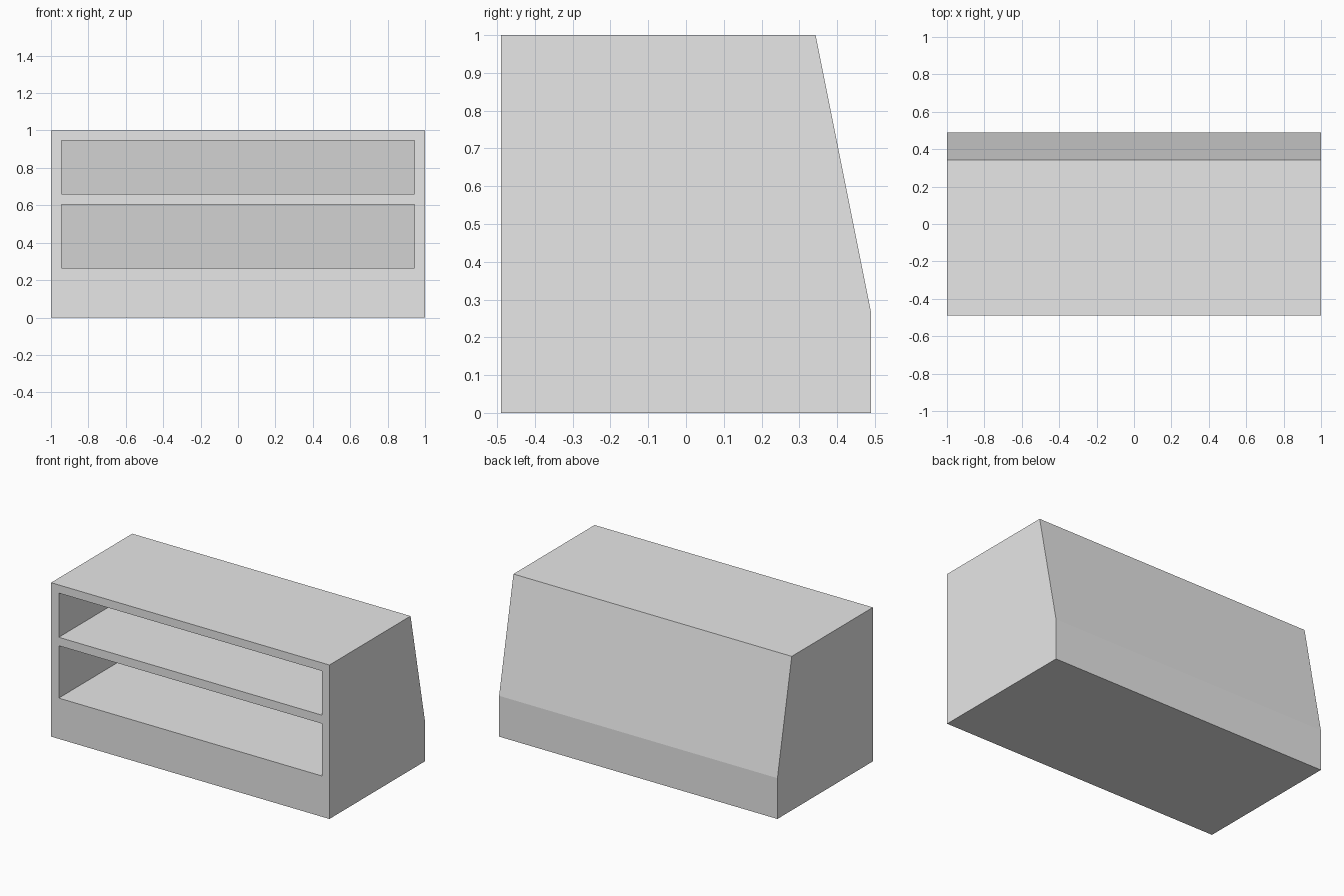
import bpy
import bmesh

cube = bpy.data.objects.get("Cube")
if cube:
    bpy.data.objects.remove(cube, do_unlink=True)

# Single plain grey finish
grey = bpy.data.materials.new("light_grey")
grey.use_nodes = True
colour = (0.8, 0.8, 0.8, 1)
grey.diffuse_color = colour
grey.node_tree.nodes["Principled BSDF"].inputs["Base Color"].default_value = colour

FRONT, BACK, TOP_BACK = -0.49, 0.49, 0.343
KINK, HEIGHT, WALL = 0.265, 1.0, 0.055


def back_y(z):
    """Depth of the sloping back at height z."""
    return BACK + (TOP_BACK - BACK) * (z - KINK) / (HEIGHT - KINK)


def extrude_profile(name, profile, half_width):
    """Solid with a (y, z) side profile, extruded across x."""
    bm = bmesh.new()
    face = bm.faces.new([bm.verts.new((-half_width, y, z)) for y, z in profile])
    swept = bmesh.ops.extrude_face_region(bm, geom=[face])["geom"]
    verts = [v for v in swept if isinstance(v, bmesh.types.BMVert)]
    bmesh.ops.translate(bm, verts=verts, vec=(2 * half_width, 0, 0))
    bmesh.ops.recalc_face_normals(bm, faces=bm.faces)
    mesh = bpy.data.meshes.new(name)
    bm.to_mesh(mesh)
    bm.free()
    mesh.materials.append(grey)
    obj = bpy.data.objects.new(name, mesh)
    bpy.context.collection.objects.link(obj)
    return obj


# Cabinet body with a sloping back
cabinet = extrude_profile("cabinet_body", [
    (FRONT, 0), (BACK, 0), (BACK, KINK), (TOP_BACK, HEIGHT), (FRONT, HEIGHT)], 1.0)

# Two open shelf bays, their rear walls parallel to the back
for name, low, high in (("lower_bay", KINK, 0.605), ("upper_bay", 0.66, 0.947)):
    cutter = extrude_profile(name + "_cutter", [
        (FRONT - 0.1, low), (back_y(low) - WALL, low),
        (back_y(high) - WALL, high), (FRONT - 0.1, high)], 1.0 - WALL)
    cutter.hide_render = True
    cutter.hide_set(True)
    cut = cabinet.modifiers.new(name, 'BOOLEAN')
    cut.operation = 'DIFFERENCE'
    cut.solver = 'EXACT'
    cut.object = cutter

# Apply the cuts and discard the cutters
bpy.context.view_layer.objects.active = cabinet
cabinet.select_set(True)
for cut in list(cabinet.modifiers):
    cutter = cut.object
    bpy.ops.object.modifier_apply(modifier=cut.name)
    bpy.data.objects.remove(cutter, do_unlink=True)
